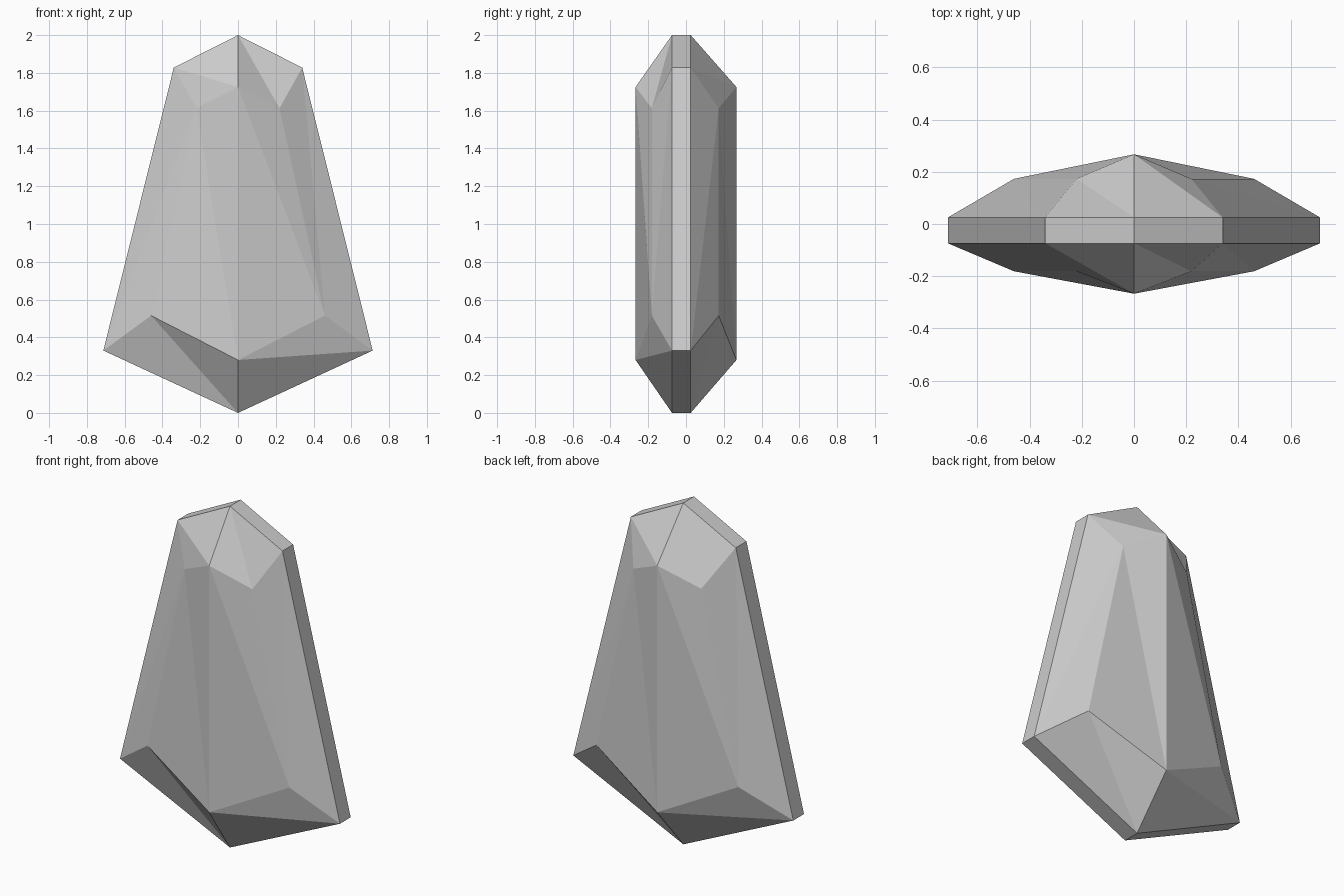
import bpy, bmesh

if "Cube" in bpy.data.objects:
    bpy.data.objects.remove(bpy.data.objects["Cube"])

# Outlines (x, z), clockwise from the top: girdle rim, and raised facet corners
rim = [(0, 2.0), (0.34, 1.828), (0.713, 0.33), (0, 0), (-0.713, 0.33), (-0.34, 1.828)]
crown = [(0, 1.725), (0.22, 1.613), (0.46, 0.515), (0, 0.28), (-0.46, 0.515), (-0.22, 1.613)]

bm = bmesh.new()


def cut_side(s, rim_y, shoulder_y, ridge_y):
    """Facet one side of the gem; s = -1 gives the back (half turn about z)."""
    outer = [bm.verts.new((s * x, rim_y, z)) for x, z in rim]
    inner = [bm.verts.new((s * x, shoulder_y if x else ridge_y, z)) for x, z in crown]
    # Bevel facets between rim and raised corners
    for i in range(6):
        j = (i + 1) % 6
        bm.faces.new((outer[i], outer[j], inner[j]))
        bm.faces.new((outer[i], inner[j], inner[i]))
    # Central facets meeting at the vertical ridge
    for a, b, c in ((0, 1, 2), (0, 2, 3), (0, 3, 5), (3, 4, 5)):
        bm.faces.new((inner[a], inner[b], inner[c]))
    return outer


front = cut_side(1, -0.074, -0.181, -0.267)
back = cut_side(-1, 0.025, 0.173, 0.267)

# Flat girdle band joining both sides (back rim runs the other way round)
for i in range(6):
    j = (i + 1) % 6
    bm.faces.new((front[i], front[j], back[-j % 6], back[-i % 6]))

bmesh.ops.recalc_face_normals(bm, faces=bm.faces)
mesh = bpy.data.meshes.new("faceted_gem")
bm.to_mesh(mesh)
bm.free()
gem = bpy.data.objects.new("faceted_gem", mesh)
bpy.context.collection.objects.link(gem)
